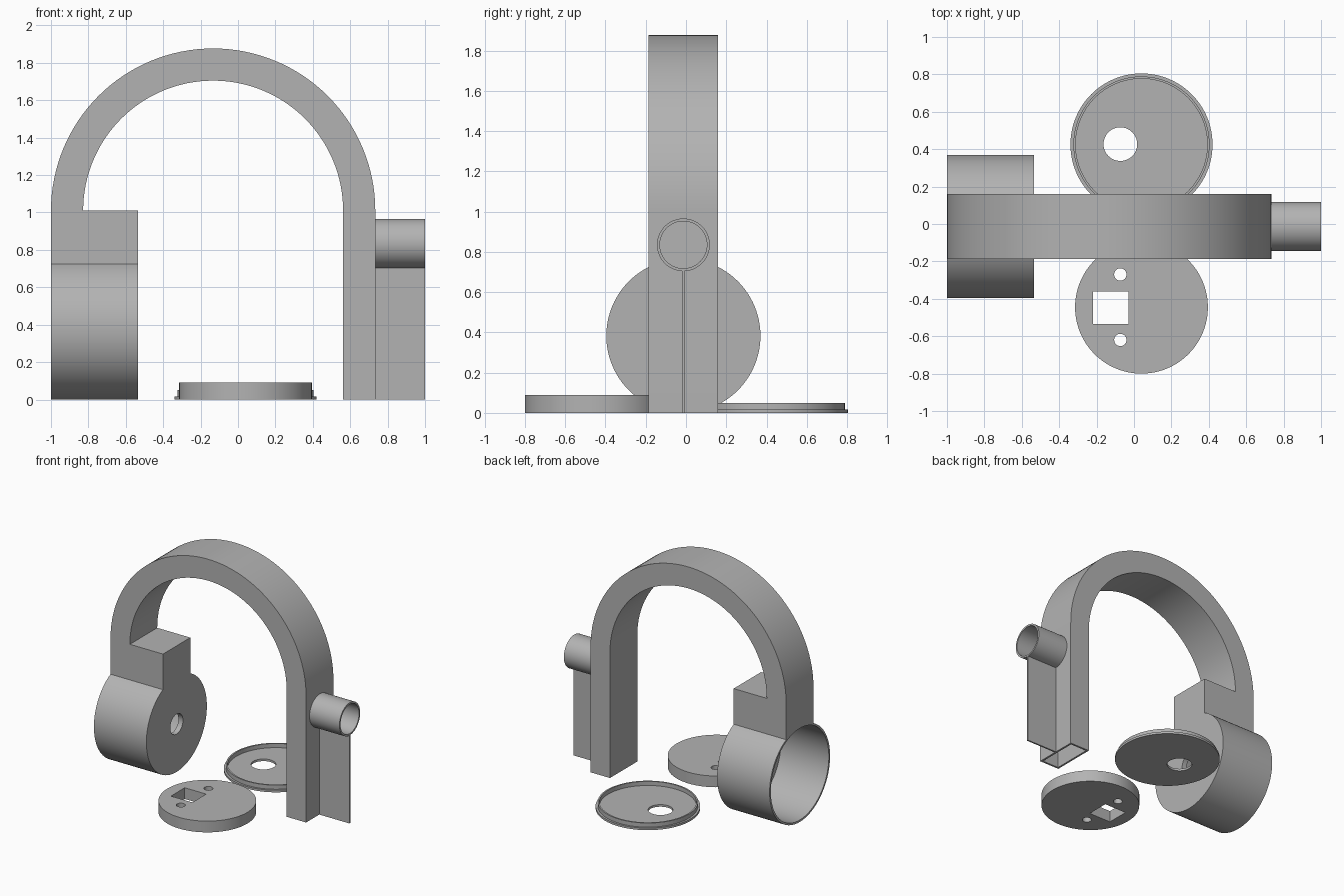
import bpy, bmesh, math
from mathutils import Matrix

cube = bpy.data.objects.get("Cube")
if cube:
    bpy.data.objects.remove(cube, do_unlink=True)

grey = bpy.data.materials.new("plain grey")
grey.use_nodes = True
COLOUR = (0.45, 0.45, 0.45, 1)
grey.diffuse_color = COLOUR
grey.node_tree.nodes["Principled BSDF"].inputs["Base Color"].default_value = COLOUR

MID_Y = -0.013       # centre plane of the band
HALF = 0.173         # half of the band's depth
SIDEWAYS = Matrix.Rotation(math.pi / 2, 4, 'Y')   # turns the z axis onto x


def finish(name, bm):
    bmesh.ops.recalc_face_normals(bm, faces=bm.faces)
    mesh = bpy.data.meshes.new(name)
    bm.to_mesh(mesh)
    bm.free()
    mesh.materials.append(grey)
    ob = bpy.data.objects.new(name, mesh)
    bpy.context.collection.objects.link(ob)
    return ob


def lathe(name, profile, place, steps=96):
    """Spin a closed (radius, height) profile round z, then place it."""
    bm = bmesh.new()
    verts = [bm.verts.new((r, 0, h)) for r, h in profile]
    edges = [bm.edges.new((a, b)) for a, b in zip(verts, verts[1:] + verts[:1])]
    bmesh.ops.spin(bm, geom=verts + edges, cent=(0, 0, 0), axis=(0, 0, 1),
                   angle=math.tau, steps=steps, use_duplicate=False)
    bmesh.ops.remove_doubles(bm, verts=bm.verts, dist=1e-5)
    bm.transform(place)
    return finish(name, bm)


def cylinder(name, r, depth, place, sides=96):
    bm = bmesh.new()
    bmesh.ops.create_cone(bm, cap_ends=True, segments=sides, radius1=r,
                          radius2=r, depth=depth, matrix=place)
    return finish(name, bm)


def box(name, low, high):
    bm = bmesh.new()
    bmesh.ops.create_cube(bm, size=1)
    for v in bm.verts:
        v.co = [lo if c < 0 else hi for c, lo, hi in zip(v.co, low, high)]
    return finish(name, bm)


def cut(target, *cutters):
    for cutter in cutters:
        mod = target.modifiers.new("cut", 'BOOLEAN')
        mod.operation = 'DIFFERENCE'
        mod.solver = 'EXACT'
        mod.object = cutter
        cutter.hide_render = True
        bpy.context.view_layer.objects.active = target
        bpy.ops.object.modifier_apply(modifier=mod.name)
        bpy.data.objects.remove(cutter, do_unlink=True)


def at(x, y, z):
    return Matrix.Translation((x, y, z))


# Headband: arch, straight leg and the block over the ear cup in one outline
ARCH_X, ARCH_Z, OUTER, INNER = -0.133, 1.01, 0.867, 0.695


def arc(radius, steps=64):
    return [(ARCH_X - radius * math.cos(math.pi * i / steps),
             ARCH_Z + radius * math.sin(math.pi * i / steps)) for i in range(steps + 1)]


outline = [(-1, 0.5)] + arc(OUTER) + [(ARCH_X + OUTER, 0), (ARCH_X + INNER, 0)]
outline += arc(INNER)[::-1] + [(-0.535, ARCH_Z), (-0.535, 0.5)]
bm = bmesh.new()
face = bm.faces.new([bm.verts.new((x, MID_Y - HALF, z)) for x, z in outline])
side = bmesh.ops.extrude_face_region(bm, geom=[face])["geom"]
bmesh.ops.translate(bm, vec=(0, 2 * HALF, 0),
                    verts=[g for g in side if isinstance(g, bmesh.types.BMVert)])
headband = finish("headband", bm)
WALL = 0.015
cut(headband,
    cylinder("cup_clearance", 0.375, 1, at(-0.8, MID_Y, 0.383) @ SIDEWAYS),
    box("leg_hollow", (ARCH_X + INNER + WALL, MID_Y - HALF + WALL, -0.1),
        (ARCH_X + OUTER - WALL, MID_Y + HALF - WALL, ARCH_Z)))

# Ear cup: open on its outer side, with a round hole in the inner wall
ear_cup = lathe("ear_cup", [(0.08, 0.465), (0.383, 0.465), (0.383, 0),
                            (0.367, 0), (0.367, 0.425), (0.08, 0.425)],
                at(-1, MID_Y, 0.383) @ SIDEWAYS)

# Side tube and the thin fin below it
side_tube = lathe("side_tube", [(0.131, 0), (0.131, 0.265), (0.117, 0.265), (0.117, 0)],
                  at(0.735, MID_Y, 0.835) @ SIDEWAYS)
fin = box("fin", (0.73, MID_Y - 0.006, 0), (1, MID_Y + 0.006, 0.708))

# Cup lid: flange with a raised ring and an off-centre hole
cup_lid = lathe("cup_lid", [(0, 0), (0.38, 0), (0.38, 0.017), (0.364, 0.017),
                            (0.364, 0.05), (0.352, 0.05), (0.352, 0.017), (0, 0.017)],
                at(0.04, 0.425, 0))
cut(cup_lid, cylinder("lid_hole", 0.09, 0.3, at(-0.073, 0.427, 0), 48))

# Mounting disc with a square window and two screw holes
mount_disc = cylinder("mount_disc", 0.355, 0.09, at(0.04, -0.445, 0.045))
cut(mount_disc, box("window", (-0.22, -0.535, -0.1), (-0.03, -0.36, 0.2)),
    *[cylinder("screw_hole", 0.033, 0.5, at(-0.073, y, 0), 32) for y in (-0.27, -0.62)])

# Smooth the round walls and keep the edges sharp
bpy.ops.object.select_all(action='DESELECT')
for ob in (headband, ear_cup, side_tube, cup_lid, mount_disc):
    ob.select_set(True)
bpy.context.view_layer.objects.active = headband
bpy.ops.object.shade_smooth_by_angle(angle=math.radians(30))
